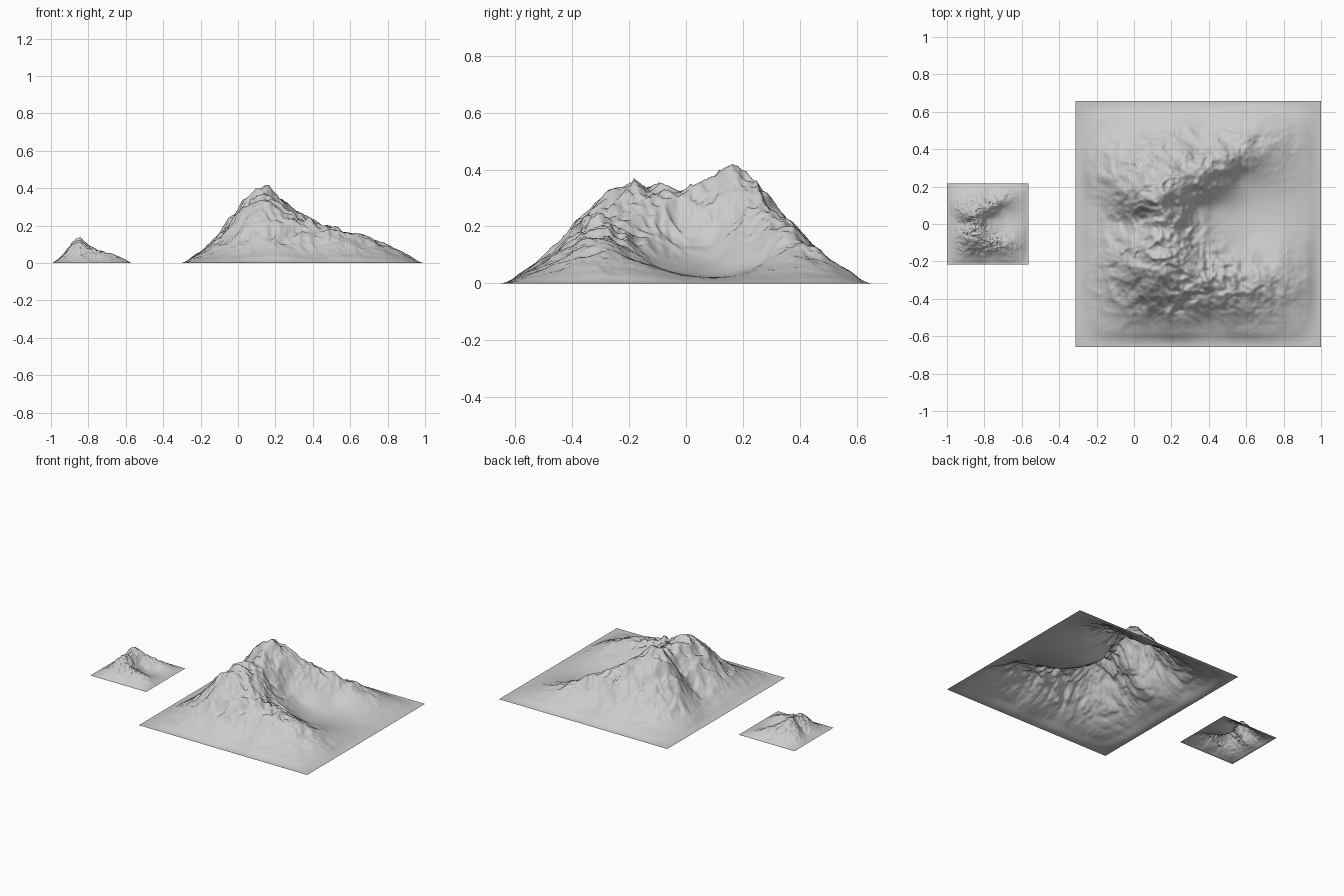
import bpy
from mathutils import Vector, noise

if "Cube" in bpy.data.objects:
    bpy.data.objects.remove(bpy.data.objects["Cube"])

CX, HALF, N = 0.343, 0.657, 180      # big terrain centre, half width, grid steps

# Landform survey points (x, y, height)
SURVEY = [
    # main crest with two summits and a saddle
    (.12, .15, .405), (.16, .07, .355), (.2, 0, .31), (.14, -.08, .345), (.12, -.17, .355), (.1, -.28, .315),
    # north face and north-east ridge
    (.1, .3, .275), (.1, .4, .17), (.1, .5, .07), (.35, .4, .15), (.42, .52, .055),
    (.25, .23, .32), (.37, .28, .25), (.5, .36, .19), (.63, .42, .12), (.78, .47, .055),
    # south-east ridge and south face
    (.25, -.3, .26), (.4, -.31, .21), (.55, -.32, .175), (.68, -.33, .14), (.82, -.33, .085),
    (.1, -.4, .185), (.1, -.5, .08), (.4, -.43, .125), (.4, -.53, .045), (.7, -.46, .075),
    # west spur, gully and shoulders
    (0, .15, .29), (-.1, .15, .15), (-.2, .14, .05), (.06, .01, .23), (-.06, .01, .115),
    (0, -.17, .26), (-.1, -.17, .145), (-.2, -.17, .05), (-.02, -.32, .18), (-.12, -.42, .07),
    (-.04, .33, .16), (-.12, .45, .06),
    # eastern bowl
    (.28, 0, .21), (.33, .1, .16), (.36, -.14, .175), (.43, .1, .085), (.6, .12, .03),
    (.6, -.1, .06), (.8, .15, .02), (.57, .25, .075), (.82, -.1, .045),
]
# flat border
for i in range(6):
    t = -HALF + 2 * HALF * i / 6
    SURVEY += [(CX + t, -HALF, 0), (CX + HALF, t, 0), (CX - t, HALF, 0), (CX - HALF, -t, 0)]


def kernel(dx, dy):
    return (dx * dx + dy * dy + 0.0016) ** 0.5


def solve(a, b):
    n = len(b)
    m = [row[:] + [v] for row, v in zip(a, b)]
    for c in range(n):
        p = max(range(c, n), key=lambda r: abs(m[r][c]))
        m[c], m[p] = m[p], m[c]
        for r in range(c + 1, n):
            f = m[r][c] / m[c][c]
            if f:
                m[r] = [u - f * w for u, w in zip(m[r], m[c])]
    x = [0.0] * n
    for r in range(n - 1, -1, -1):
        x[r] = (m[r][n] - sum(m[r][k] * x[k] for k in range(r + 1, n))) / m[r][r]
    return x


WEIGHTS = solve([[kernel(p[0] - q[0], p[1] - q[1]) for q in SURVEY] for p in SURVEY],
                [p[2] for p in SURVEY])


def smooth(t):
    t = max(0.0, min(1.0, t))
    return t * t * (3 - 2 * t)


def height(x, y):
    z = sum(w * kernel(x - p[0], y - p[1]) for w, p in zip(WEIGHTS, SURVEY))
    z = max(0.0, z)
    # craggy detail, faded out on low ground and in the bowl
    warp = 0.03 * noise.noise(Vector((x * 6, y * 6, 3)))
    v = Vector((x + warp, y - warp, 0.37))
    rough = noise.fractal(v * 11, 0.8, 2.0, 5)
    crag = 0.22 - abs(noise.noise(v * 12 + Vector((5, 2, 1))))
    fine = 0.2 - abs(noise.noise(v * 27 + Vector((1, 7, 4))))
    bowl = smooth((((x - .62) / .33) ** 2 + ((y - .07) / .28) ** 2) ** 0.5 - 0.3)
    z += (0.018 * rough + 0.05 * crag + 0.025 * fine) * smooth(z / 0.25 + 0.05) * (0.08 + 0.92 * bowl)
    # rounded-square fade to the flat border
    u, w = abs(x - CX) / HALF, abs(y) / HALF
    edge = HALF * (1 - (u ** 10 + w ** 10) ** 0.1)
    return max(0.0, z) * smooth((edge + 0.01) / 0.09) * smooth(edge / 0.02)


# Shared mountain sheet, modelled around its own centre
verts = []
for j in range(N + 1):
    for i in range(N + 1):
        u, v = -HALF + 2 * HALF * i / N, -HALF + 2 * HALF * j / N
        verts.append((u, v, height(CX + u, v)))
top = max(v[2] for v in verts)
verts = [(x, y, z * 0.418 / top) for x, y, z in verts]
faces = [(a, a + 1, a + N + 2, a + N + 1)
         for j in range(N) for a in range(j * (N + 1), j * (N + 1) + N)]
mesh = bpy.data.meshes.new("mountain")
mesh.from_pydata(verts, [], faces)
mesh.shade_smooth()

# Large mountain and its one-third scale copy
for name, x, s in (("large_mountain", CX, 1.0), ("small_mountain", -0.782, 0.3315)):
    ob = bpy.data.objects.new(name, mesh)
    ob.location = (x, 0, 0)
    ob.scale = (s, s, s)
    bpy.context.collection.objects.link(ob)
